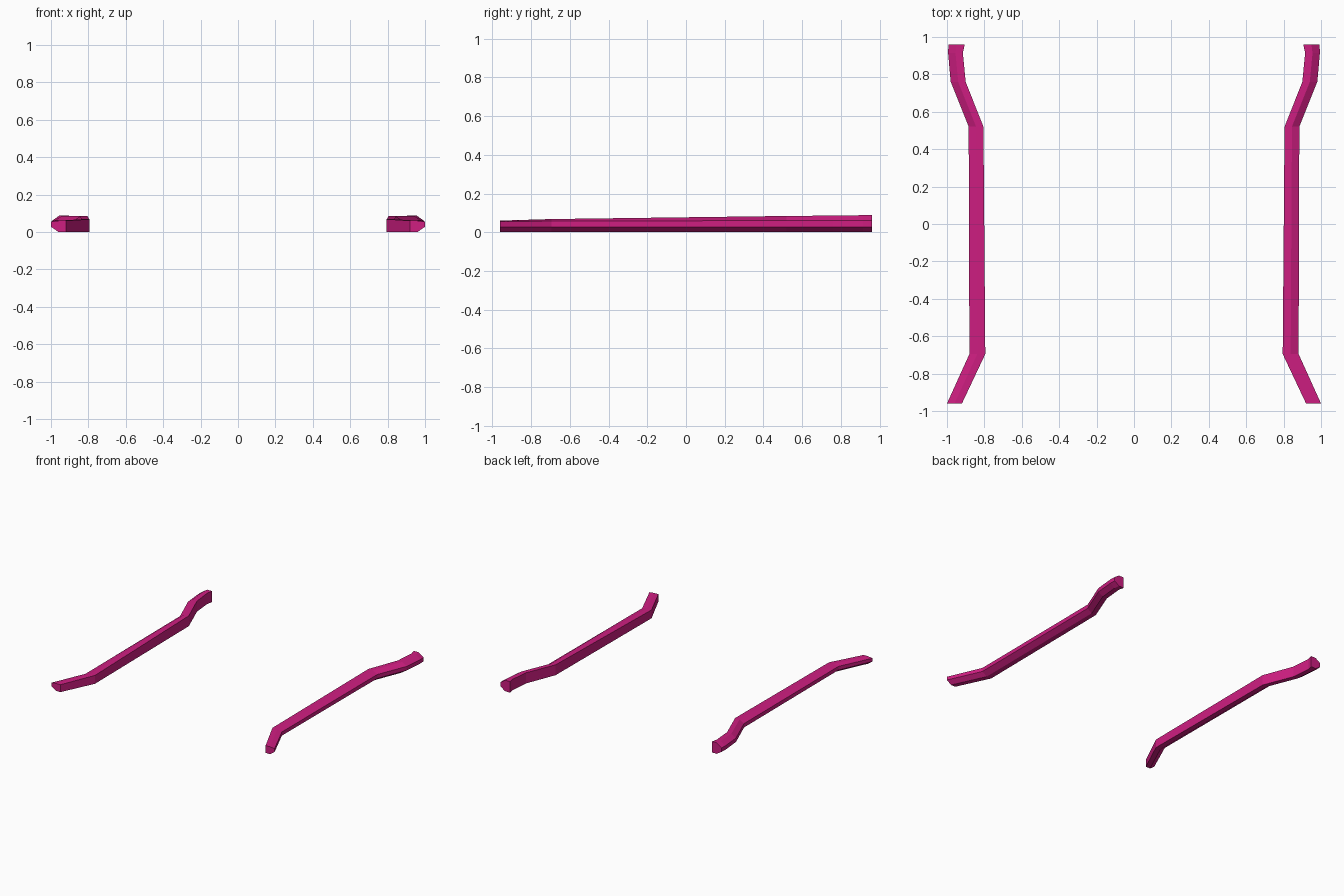
import bpy, bmesh

if "Cube" in bpy.data.objects:
    bpy.data.objects.remove(bpy.data.objects["Cube"])

magenta = bpy.data.materials.new("magenta")
magenta.diffuse_color = (0.62, 0.013, 0.22, 1)
magenta.use_nodes = True
magenta.node_tree.nodes["Principled BSDF"].inputs["Base Color"].default_value = magenta.diffuse_color

# stations along the rail: y, inner x, outer x, top z, upper edge z
STATIONS = [
    (-0.96, 0.92, 1.00, 0.060, 0.055),
    (-0.695, 0.795, 0.880, 0.068, 0.058),
    (0.52, 0.805, 0.884, 0.084, 0.060),
    (0.76, 0.900, 0.980, 0.086, 0.060),
    (0.915, 0.915, 0.994, 0.088, 0.060),
    (0.96, 0.905, 0.992, 0.089, 0.060),
]


def section(y, xi, xo, top, edge):
    # flat inner wall and top, chamfered outer side
    mid = xi + (xo - xi) * 0.5
    return [(xi, y, 0), (mid, y, 0), (xo, y, 0.028),
            (xo, y, edge), (mid, y, top), (xi, y, top)]


def rail(name, side):
    bm = bmesh.new()
    rings = [[bm.verts.new((side * x, y, z)) for x, y, z in section(*s)]
             for s in STATIONS]
    for a, b in zip(rings, rings[1:]):
        for i in range(6):
            j = (i + 1) % 6
            bm.faces.new((a[i], a[j], b[j], b[i]))
    bm.faces.new(rings[0])
    bm.faces.new(rings[-1])
    bmesh.ops.recalc_face_normals(bm, faces=bm.faces)
    me = bpy.data.meshes.new(name)
    bm.to_mesh(me)
    bm.free()
    me.materials.append(magenta)
    ob = bpy.data.objects.new(name, me)
    bpy.context.collection.objects.link(ob)


# mirrored pair of side rails
rail("right_side_skirt", 1)
rail("left_side_skirt", -1)
